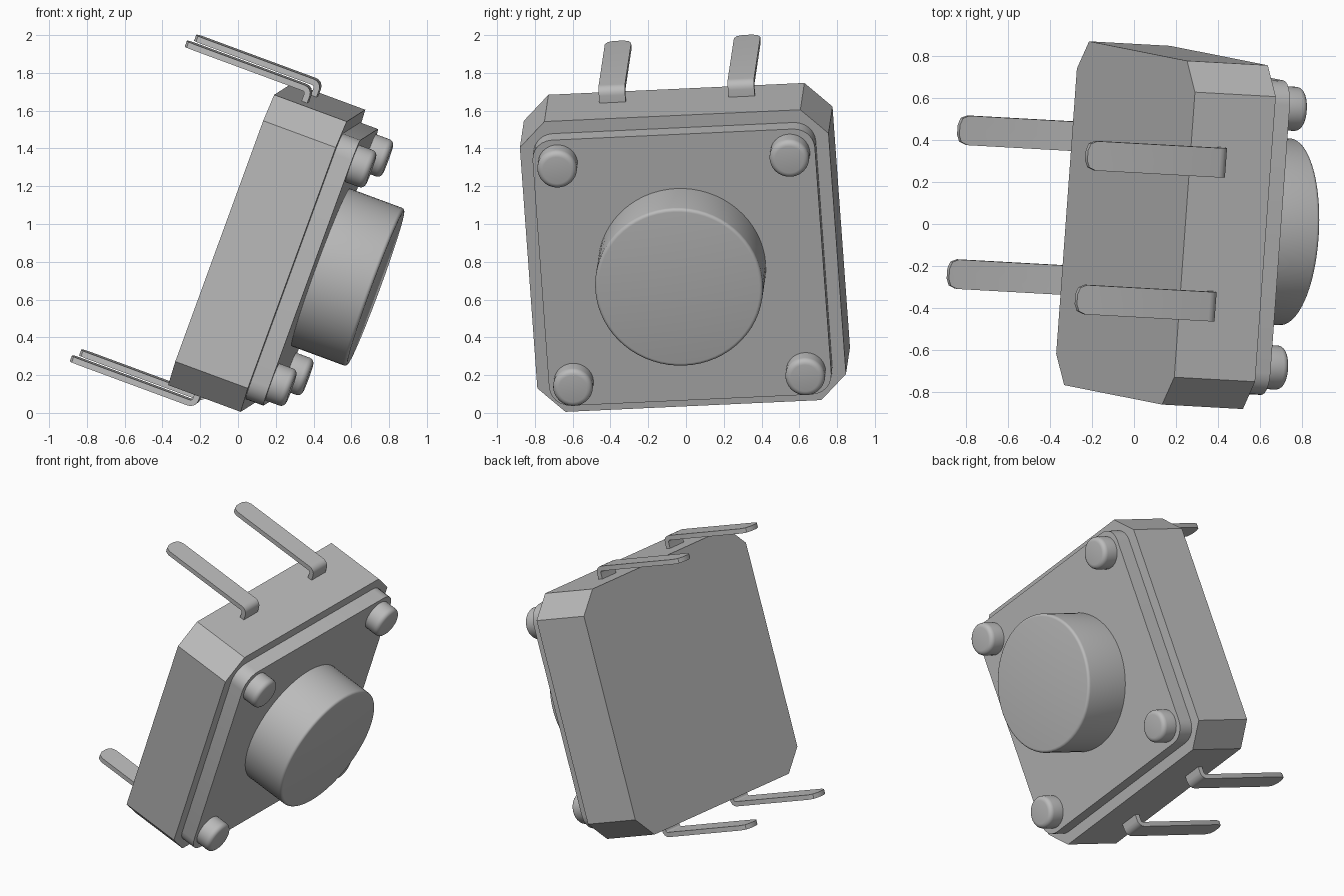
import bpy, bmesh, math
from mathutils import Matrix, Vector

cube = bpy.data.objects.get("Cube")
if cube:
    bpy.data.objects.remove(cube)

grey = bpy.data.materials.new("plain_grey")
grey.use_nodes = True
colour = (0.5, 0.5, 0.5, 1)
grey.diffuse_color = colour
grey.node_tree.nodes["Principled BSDF"].inputs["Base Color"].default_value = colour

# Tilted frame: local x = button axis, y = across, z = up the face; origin at back centre
axis = Vector((0.937, -0.052, -0.346)).normalized()
across = Vector((0.072, 0.996, 0.046))
across = (across - axis * across.dot(axis)).normalized()
up = axis.cross(across)
FRAME = Matrix.Translation((-0.04, 0.005, 0.947)) @ Matrix((axis, across, up)).transposed().to_4x4()

BODY, PLATE = 0.41, 0.51      # front levels along the axis
HALF = 0.82                   # half width of the body


def finish(bm, name):
    bmesh.ops.recalc_face_normals(bm, faces=bm.faces)
    mesh = bpy.data.meshes.new(name)
    bm.to_mesh(mesh)
    bm.free()
    mesh.transform(FRAME)
    mesh.materials.append(grey)
    obj = bpy.data.objects.new(name, mesh)
    bpy.context.collection.objects.link(obj)
    bpy.ops.object.select_all(action='DESELECT')
    obj.select_set(True)
    bpy.context.view_layer.objects.active = obj
    bpy.ops.object.shade_smooth_by_angle(angle=math.radians(35))


def slab(name, x0, x1, half, corner, segments):
    """Square slab with its four corner edges cut or rounded."""
    bm = bmesh.new()
    bmesh.ops.create_cube(bm, size=1)
    bmesh.ops.scale(bm, vec=(x1 - x0, half * 2, half * 2), verts=bm.verts)
    bmesh.ops.translate(bm, vec=((x0 + x1) / 2, 0, 0), verts=bm.verts)
    edges = [e for e in bm.edges if abs(e.verts[0].co.x - e.verts[1].co.x) > 0.01]
    bmesh.ops.bevel(bm, geom=edges, offset=corner, segments=segments, profile=0.5, affect='EDGES')
    finish(bm, name)


def peg(name, x0, x1, radius, rim, y=0, z=0, sides=64):
    """Cylinder along the axis with a rounded front rim."""
    bm = bmesh.new()
    bmesh.ops.create_cone(bm, cap_ends=True, segments=sides, radius1=radius, radius2=radius, depth=x1 - x0)
    bmesh.ops.rotate(bm, matrix=Matrix.Rotation(math.pi / 2, 3, 'Y'), verts=bm.verts)
    bmesh.ops.translate(bm, vec=((x0 + x1) / 2, y, z), verts=bm.verts)
    edges = [e for e in bm.edges if all(v.co.x > x1 - 0.001 for v in e.verts)]
    bmesh.ops.bevel(bm, geom=edges, offset=rim, segments=4, profile=0.5, affect='EDGES')
    finish(bm, name)


def leg(name, y, side):
    """Bent flat pin: short stub out of the body, then a long run backwards."""
    width, thick, tip, front, top = 0.14, 0.032, -0.55, 0.165, 0.905
    bend = 0.045

    def arc(r):
        c = (front - bend, top - bend)
        return [(c[0] + r * math.cos(t * math.pi / 8), c[1] + r * math.sin(t * math.pi / 8)) for t in range(5)]
    outline = [(front, HALF - 0.03)] + arc(bend) + [(tip, top), (tip, top - thick)]
    outline += arc(bend - thick)[::-1] + [(front - thick, HALF - 0.03)]
    bm = bmesh.new()
    face = bm.faces.new([bm.verts.new((x, y - width / 2, z * side)) for x, z in outline])
    new = bmesh.ops.extrude_face_region(bm, geom=[face])["geom"]
    bmesh.ops.translate(bm, vec=(0, width, 0), verts=[v for v in new if isinstance(v, bmesh.types.BMVert)])
    # cut the two tip corners
    edges = [e for e in bm.edges if all(v.co.x < tip + 0.001 for v in e.verts)
             and abs(e.verts[0].co.y - e.verts[1].co.y) < 0.001]
    bmesh.ops.bevel(bm, geom=edges, offset=0.045, segments=2, profile=0.5, affect='EDGES')
    finish(bm, name)


# Housing, cover and button
slab("body", 0, BODY, HALF, 0.14, 1)
slab("cover_plate", BODY - 0.01, PLATE, 0.75, 0.11, 6)
peg("button", PLATE - 0.01, 0.822, 0.445, 0.018)

# Corner rivets and pins
for up_name, s in (("upper", 1), ("lower", -1)):
    for side_name, t in (("left", 1), ("right", -1)):
        peg(f"{up_name}_{side_name}_rivet", PLATE - 0.01, 0.617, 0.105, 0.03, t * 0.617, s * 0.617, 40)
        leg(f"{up_name}_{side_name}_pin", 0.012 + t * 0.343, s)
